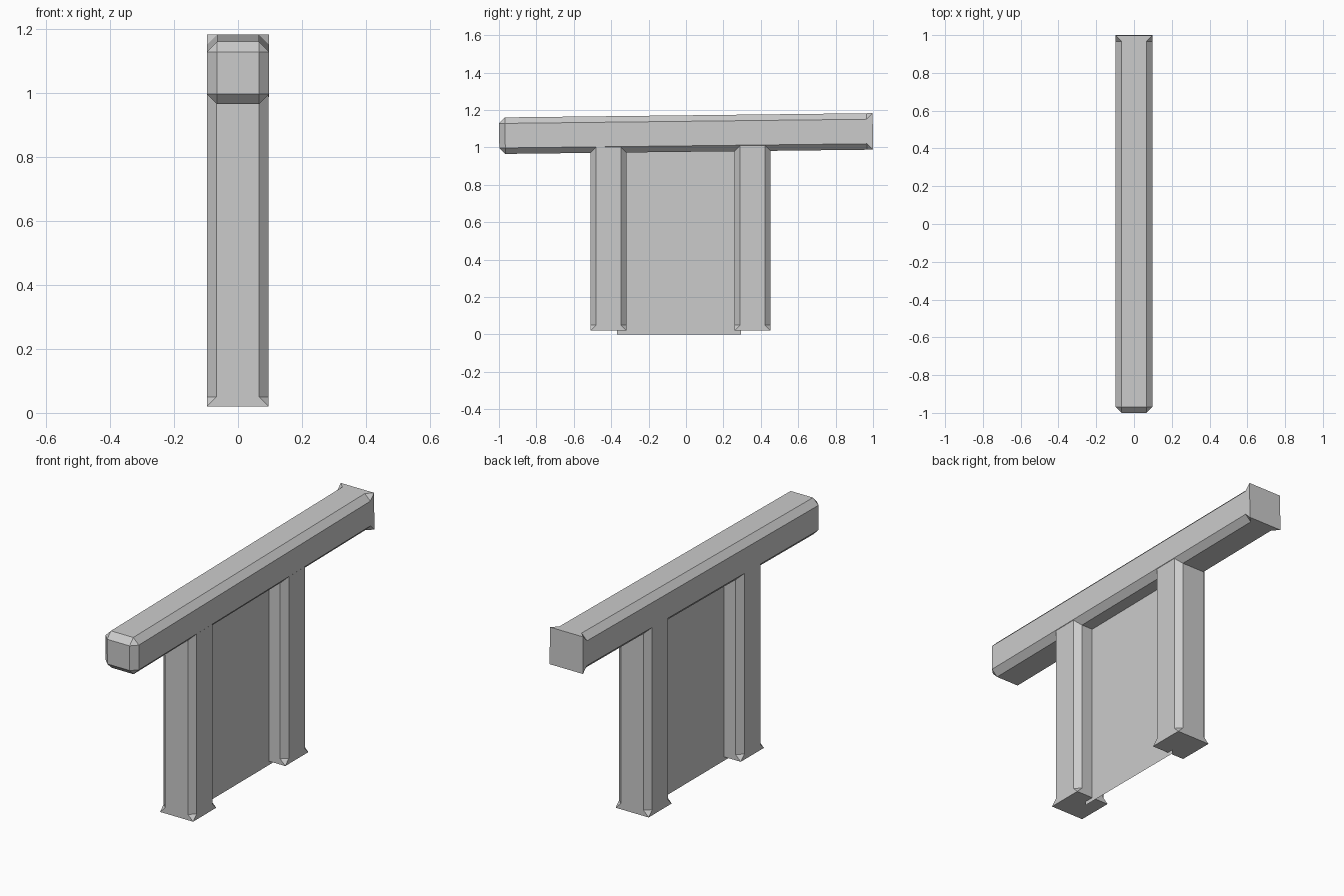
import bpy, bmesh, math

if "Cube" in bpy.data.objects:
    bpy.data.objects.remove(bpy.data.objects["Cube"])


def timber(name, half, half_len, b, loc, rot_x=0.0):
    """Square bar on local z: chamfered long edges, flared lower end, chamfered upper end."""
    bm = bmesh.new()
    signs = [(1, 1), (-1, 1), (-1, -1), (1, -1)]

    def square(r, z):
        return [bm.verts.new((sx * r, sy * r, z)) for sx, sy in signs]

    def octagon(z):
        i, ring = half - b, []
        for k, (sx, sy) in enumerate(signs):
            pair = [(sx * half, sy * i, z), (sx * i, sy * half, z)]
            ring += [bm.verts.new(p) for p in (pair if k % 2 == 0 else pair[::-1])]
        return ring

    foot, low = square(half, -half_len), octagon(-half_len + b)
    high, cap = octagon(half_len - b), square(half - b, half_len)
    for k in range(8):
        bm.faces.new((low[k], low[(k + 1) % 8], high[(k + 1) % 8], high[k]))
    for end, ring in ((foot, low), (cap, high)):
        bm.faces.new(end)
        for k in range(4):
            n = (k + 1) % 4
            bm.faces.new((end[k], ring[2 * k], ring[2 * k + 1]))
            bm.faces.new((end[k], ring[2 * k + 1], ring[2 * n], end[n]))
    bmesh.ops.recalc_face_normals(bm, faces=bm.faces)
    me = bpy.data.meshes.new(name)
    bm.to_mesh(me)
    bm.free()
    ob = bpy.data.objects.new(name, me)
    ob.location = loc
    ob.rotation_euler = (rot_x, 0, 0)
    bpy.context.collection.objects.link(ob)
    return ob


# Top rail, tilted slightly up towards the back
timber("top_rail", 0.0975, 0.999, 0.032, (0, 0, 1.074), math.pi / 2 + 0.0115)

# Two posts running up into the rail
for name, y in (("front_post", -0.415), ("back_post", 0.355)):
    timber(name, 0.0965, 0.515, 0.03, (-0.001, y, 0.535))

# Thin infill panel between the posts
me = bpy.data.meshes.new("infill_panel")
me.from_pydata([(0, -0.37, 0), (0, 0.295, 0), (0, 0.295, 1.03), (0, -0.37, 1.03)],
               [], [(0, 1, 2, 3)])
bpy.context.collection.objects.link(bpy.data.objects.new("infill_panel", me))
